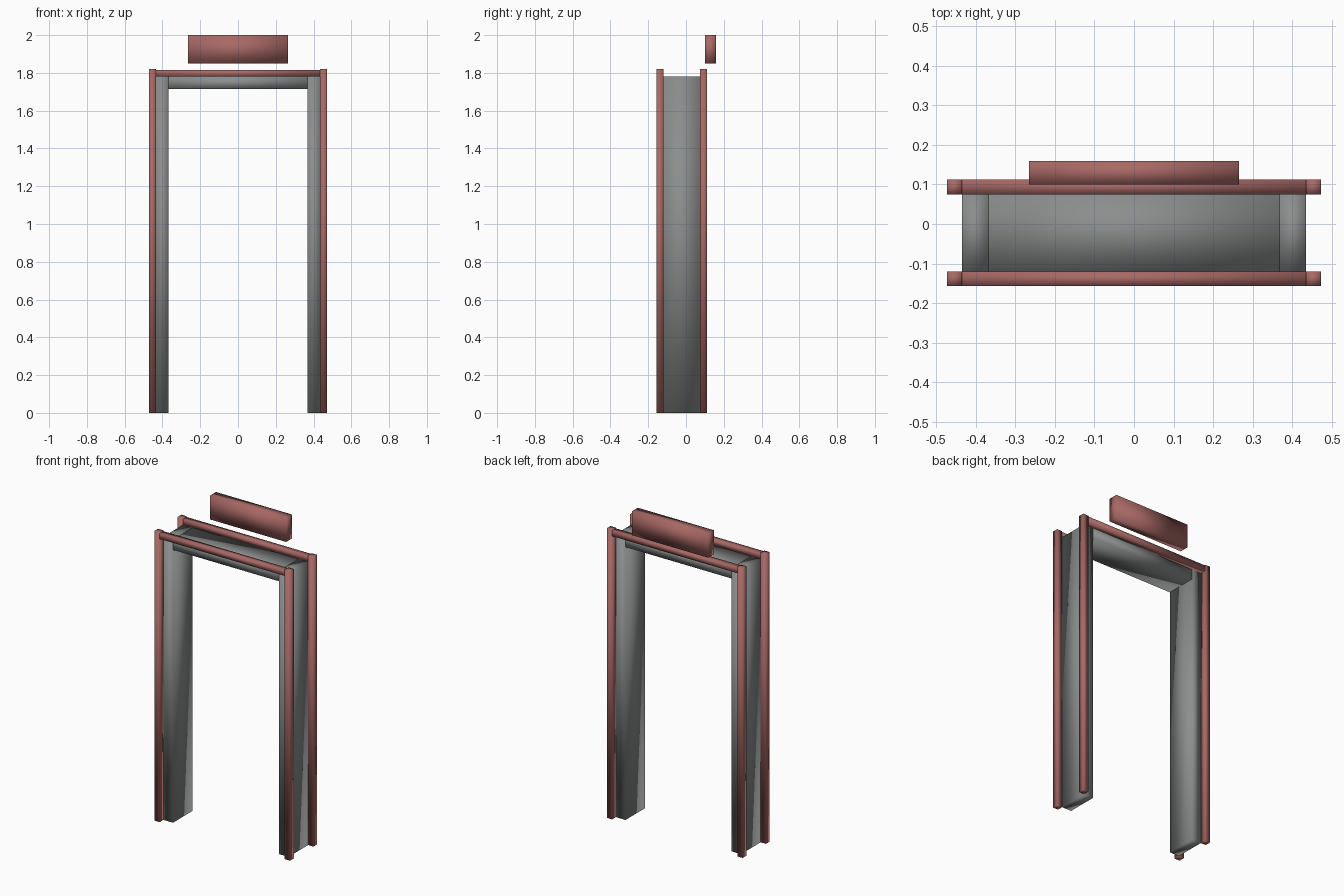
import bpy

cube = bpy.data.objects.get("Cube")
if cube:
    bpy.data.objects.remove(cube, do_unlink=True)


def material(name, colour):
    mat = bpy.data.materials.new(name)
    mat.use_nodes = True
    mat.diffuse_color = colour
    mat.node_tree.nodes["Principled BSDF"].inputs["Base Color"].default_value = colour
    return mat


grey = material("panel grey", (0.26, 0.27, 0.27, 1))
red = material("dusty red", (0.39, 0.14, 0.13, 1))


def box(name, x, y, z, mat):
    """Softly shaded box spanning the given (low, high) ranges."""
    spans = (x, y, z)
    bpy.ops.mesh.primitive_cube_add(size=1, location=[(a + b) / 2 for a, b in spans])
    obj = bpy.context.object
    obj.name = name
    obj.scale = [b - a for a, b in spans]
    bpy.ops.object.transform_apply(location=False, rotation=False, scale=True)
    bpy.ops.object.shade_smooth()
    obj.data.materials.append(mat)
    return obj


INNER, OUTER, EDGE = 0.368, 0.435, 0.472
FRONT, BACK = (-0.157, -0.12), (0.075, 0.112)
DEPTH = (FRONT[1], BACK[0])
TOP = 1.78

# Side panels and their corner posts
for side, s in (("left", 1), ("right", -1)):
    box(side + "_panel", sorted((s * INNER, s * OUTER)), DEPTH, (0, TOP), grey)
    for end, y in (("front", FRONT), ("back", BACK)):
        box(f"{side}_{end}_post", sorted((s * OUTER, s * EDGE)), y, (0, 1.82), red)

# Overhead panel and rails
box("top_panel", (-INNER, INNER), DEPTH, (1.715, TOP), grey)
for end, y in (("front", FRONT), ("back", BACK)):
    box(end + "_rail", (-OUTER, OUTER), y, (TOP, 1.815), red)

# Display board above the back rail
box("display_board", (-0.265, 0.265), (0.1, 0.159), (1.85, 2.0), red)
